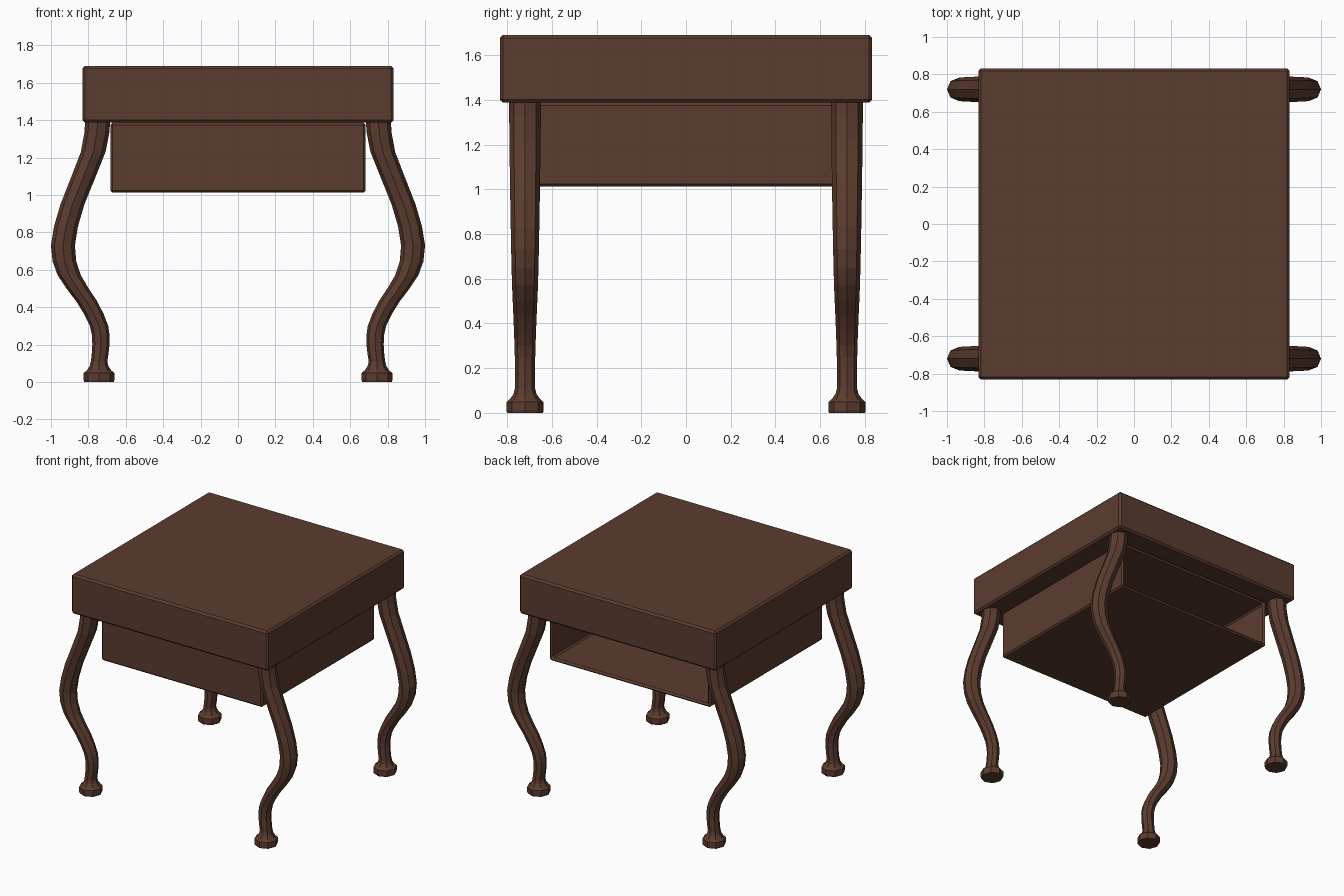
import bpy, bmesh, math

if "Cube" in bpy.data.objects:
    bpy.data.objects.remove(bpy.data.objects["Cube"])

wood = bpy.data.materials.new("dark brown wood")
wood.diffuse_color = (0.105, 0.045, 0.028, 1)
wood.use_nodes = True
wood.node_tree.nodes["Principled BSDF"].inputs["Base Color"].default_value = wood.diffuse_color


def make_object(name, bm, bevel=0.0):
    bmesh.ops.recalc_face_normals(bm, faces=bm.faces)
    me = bpy.data.meshes.new(name)
    bm.to_mesh(me)
    bm.free()
    me.materials.append(wood)
    ob = bpy.data.objects.new(name, me)
    bpy.context.collection.objects.link(ob)
    if bevel:
        mod = ob.modifiers.new("edge_bevel", 'BEVEL')
        mod.width = bevel
        mod.segments = 1
    return ob


def box(size, z0, z1):
    bm = bmesh.new()
    bmesh.ops.create_cube(bm, size=1)
    for v in bm.verts:
        v.co.x *= size
        v.co.y *= size
        v.co.z = z0 if v.co.z < 0 else z1
    return bm


# table top slab
make_object("table_top", box(1.665, 1.387, 1.69), 0.014)

# shelf compartment, open at the back
bm = box(1.365, 1.012, 1.387)
bm.normal_update()
back = max(bm.faces, key=lambda f: f.normal.y)
bmesh.ops.inset_individual(bm, faces=[back], thickness=0.035)
ext = bmesh.ops.extrude_discrete_faces(bm, faces=[back])
for v in ext["faces"][0].verts:
    v.co.y -= 1.33
make_object("shelf_compartment", bm, 0.012)

# cabriole leg profile: height, centre x, half width x, half width y
PROFILE = [
    (0.110, 0.743, 0.044, 0.045), (0.200, 0.733, 0.046, 0.045),
    (0.300, 0.743, 0.049, 0.047), (0.430, 0.808, 0.056, 0.052),
    (0.570, 0.902, 0.062, 0.058), (0.730, 0.936, 0.064, 0.062),
    (0.950, 0.885, 0.064, 0.066), (1.230, 0.774, 0.066, 0.070),
    (1.395, 0.750, 0.067, 0.071)]
FOOT = [(0.0, 0.743, 0.079, 0.081), (0.012, 0.743, 0.083, 0.083),
        (0.048, 0.743, 0.082, 0.083), (0.062, 0.743, 0.065, 0.067),
        (0.085, 0.743, 0.050, 0.051)]


def smooth(points, steps=2):
    # Catmull-Rom subdivision of the profile
    out = []
    n = len(points)
    for i in range(n - 1):
        p = [points[max(0, min(n - 1, i + k))] for k in (-1, 0, 1, 2)]
        for s in range(steps):
            t = s / steps
            out.append(tuple(
                0.5 * (2 * b + (c - a) * t + (2 * a - 5 * b + 4 * c - d) * t ** 2
                       + (3 * b - a - 3 * c + d) * t ** 3)
                for a, b, c, d in zip(*p)))
    return out + [points[-1]]


def leg(name, sx, sy):
    bm = bmesh.new()
    rings = []
    for z, x, rx, ry in FOOT + smooth(PROFILE):
        rings.append([bm.verts.new((sx * (x + rx * math.cos(k * math.pi / 4)),
                                    sy * 0.72 + ry * math.sin(k * math.pi / 4), z))
                      for k in range(8)])
    for a, b in zip(rings, rings[1:]):
        for k in range(8):
            j = (k + 1) % 8
            bm.faces.new((a[k], a[j], b[j], b[k]))
    bm.faces.new(rings[0])
    bm.faces.new(rings[-1])
    make_object(name, bm)


# four legs
for sy, end in ((-1, "front"), (1, "back")):
    for sx, side in ((-1, "left"), (1, "right")):
        leg(f"{end}_{side}_leg", sx, sy)
